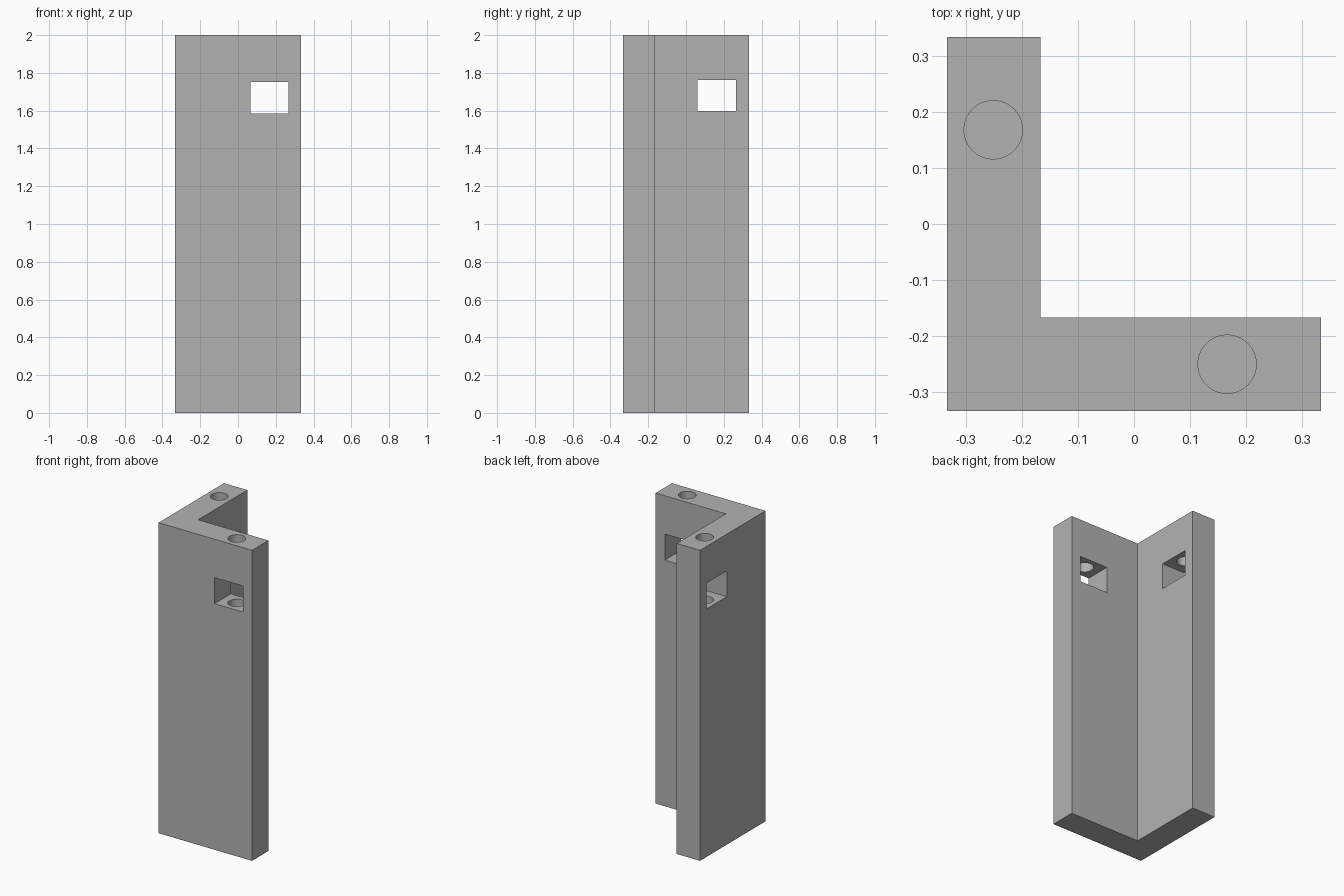
import bpy
import bmesh
import math

cube = bpy.data.objects.get("Cube")
if cube:
    bpy.data.objects.remove(cube, do_unlink=True)

HALF = 0.333      # half of the outer width
INNER = -0.167    # inner faces of both walls
HEIGHT = 2.0
HOLE_BOTTOM = 1.33

grey = bpy.data.materials.new("light grey")
grey.use_nodes = True
colour = (0.45, 0.45, 0.45, 1)
grey.diffuse_color = colour
grey.node_tree.nodes["Principled BSDF"].inputs["Base Color"].default_value = colour


def add_object(name, bm):
    bmesh.ops.recalc_face_normals(bm, faces=bm.faces)
    mesh = bpy.data.meshes.new(name)
    bm.to_mesh(mesh)
    bm.free()
    mesh.materials.append(grey)
    obj = bpy.data.objects.new(name, mesh)
    bpy.context.collection.objects.link(obj)
    return obj


def prism(name, outline, bottom, top):
    bm = bmesh.new()
    face = bm.faces.new([bm.verts.new((x, y, bottom)) for x, y in outline])
    grown = bmesh.ops.extrude_face_region(bm, geom=[face])["geom"]
    verts = [v for v in grown if isinstance(v, bmesh.types.BMVert)]
    bmesh.ops.translate(bm, verts=verts, vec=(0, 0, top - bottom))
    return add_object(name, bm)


def box(name, x0, x1, y0, y1, z0, z1):
    return prism(name, [(x0, y0), (x1, y0), (x1, y1), (x0, y1)], z0, z1)


def cylinder(name, x, y, radius, z0, z1, sides=64):
    angles = [2 * math.pi * i / sides for i in range(sides)]
    ring = [(x + radius * math.cos(a), y + radius * math.sin(a)) for a in angles]
    return prism(name, ring, z0, z1)


# L-shaped corner bracket
bracket = prism("corner_bracket", [
    (-HALF, -HALF), (HALF, -HALF), (HALF, INNER),
    (INNER, INNER), (INNER, HALF), (-HALF, HALF)], 0, HEIGHT)

# Nut windows through each wall, and screw holes running down through them
cutters = [
    box("front_window_cutter", 0.066, 0.268, -0.4, -0.1, 1.585, 1.753),
    box("side_window_cutter", -0.4, -0.1, 0.06, 0.265, 1.597, 1.763),
    cylinder("front_hole_cutter", 0.166, -0.25, 0.052, HOLE_BOTTOM, 2.1),
    cylinder("side_hole_cutter", -0.251, 0.168, 0.052, HOLE_BOTTOM, 2.1),
]

bpy.ops.object.select_all(action="DESELECT")
bracket.select_set(True)
bpy.context.view_layer.objects.active = bracket
for cutter in cutters:
    cutter.hide_render = True
    cut = bracket.modifiers.new(cutter.name, "BOOLEAN")
    cut.operation = "DIFFERENCE"
    cut.solver = "EXACT"
    cut.object = cutter
    bpy.ops.object.modifier_apply(modifier=cut.name)
    bpy.data.objects.remove(cutter, do_unlink=True)

bpy.ops.object.shade_smooth_by_angle(angle=math.radians(30))
